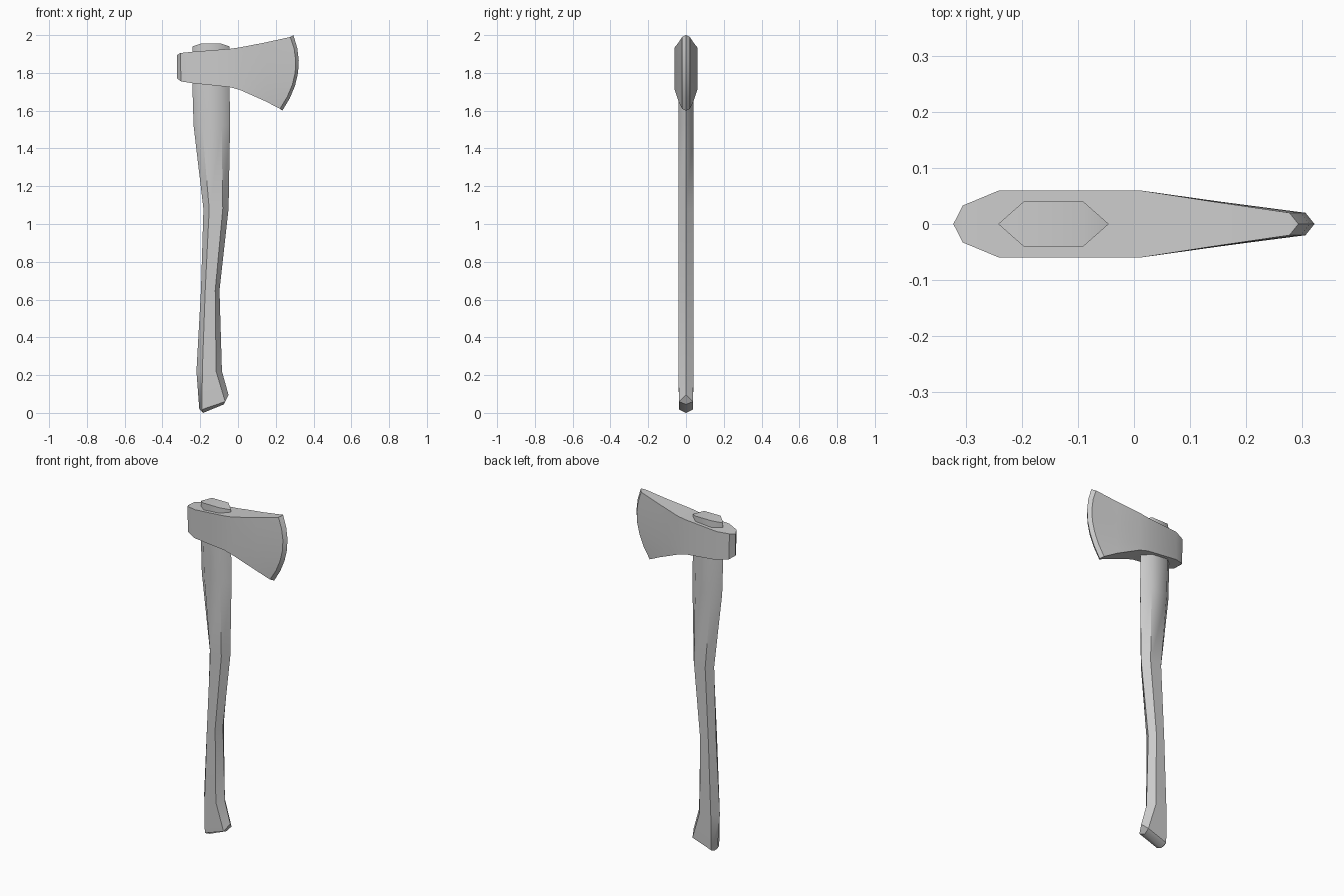
import bpy, bmesh, math

default = bpy.data.objects.get("Cube")
if default:
    bpy.data.objects.remove(default, do_unlink=True)

grey = bpy.data.materials.new("plain_grey")
grey.use_nodes = True
colour = (0.6, 0.6, 0.6, 1)
grey.diffuse_color = colour
grey.node_tree.nodes["Principled BSDF"].inputs["Base Color"].default_value = colour


def loft(bm, rings):
    """Join equal closed rings of points with quads."""
    loops = [[bm.verts.new(p) for p in ring] for ring in rings]
    for a, b in zip(loops, loops[1:]):
        for i in range(len(a)):
            j = (i + 1) % len(a)
            bm.faces.new((a[i], a[j], b[j], b[i]))
    return loops


def finish(bm, name):
    bmesh.ops.remove_doubles(bm, verts=bm.verts, dist=0.0005)
    bmesh.ops.recalc_face_normals(bm, faces=bm.faces)
    mesh = bpy.data.meshes.new(name)
    bm.to_mesh(mesh)
    bm.free()
    mesh.materials.append(grey)
    obj = bpy.data.objects.new(name, mesh)
    bpy.context.collection.objects.link(obj)
    bpy.ops.object.select_all(action='DESELECT')
    obj.select_set(True)
    bpy.context.view_layer.objects.active = obj
    bpy.ops.object.shade_smooth_by_angle(angle=math.radians(45 if name == "handle" else 30))


# Handle: six-sided rings, pointed at the two x ends
def hexagon(back, front, z_tip, z_flat):
    inset = (front - back) * 0.23
    l, r = back + inset, front - inset
    return [(back, 0, z_tip), (l, -0.04, z_flat), (r, -0.04, z_flat),
            (front, 0, z_tip), (r, 0.04, z_flat), (l, 0.04, z_flat)]


foot = [(-0.205, 0, 0.02), (-0.19, -0.037, 0.018), (-0.068, -0.037, 0.06),
        (-0.05, 0, 0.095), (-0.068, 0.037, 0.06), (-0.19, 0.037, 0.018)]
sections = [(-0.22, -0.085, 0.22), (-0.196, -0.098, 0.65), (-0.183, -0.05, 1.08),
            (-0.235, -0.042, 1.52), (-0.242, -0.045, 1.75)]
bm = bmesh.new()
rings = loft(bm, [foot] + [hexagon(l, r, z, z) for l, r, z in sections]
             + [hexagon(-0.242, -0.045, 1.94, 1.955)])
# domed top, and a ridged foot
top = rings[-1]
bm.faces.new((top[1], top[2], top[4], top[5]))
bm.faces.new((top[0], top[1], top[5]))
bm.faces.new((top[2], top[3], top[4]))
base = rings[0]
heel, toe = bm.verts.new((-0.185, 0, 0)), bm.verts.new((-0.075, 0, 0.045))
for side in (1, 5):
    near, far = base[side], base[2 if side == 1 else 4]
    bm.faces.new((base[0], near, heel))
    bm.faces.new((near, far, toe, heel))
    bm.faces.new((far, base[3], toe))
finish(bm, "handle")


# Axe head: upright rings from the poll to the curved cutting edge
def slab(half, x_top, z_top, x_low, z_low, bulge=0, steps=6):
    line = []
    for i in range(steps + 1):
        t = i / steps
        line.append((x_top + (x_low - x_top) * t + 4 * bulge * t * (1 - t),
                     z_top + (z_low - z_top) * t))
    return [(x, -half, z) for x, z in line] + [(x, half, z) for x, z in reversed(line)]


bm = bmesh.new()
loft(bm, [
    slab(0, -0.322, 1.895, -0.322, 1.77),
    slab(0.033, -0.305, 1.905, -0.302, 1.755),
    slab(0.06, -0.24, 1.912, -0.24, 1.745),
    slab(0.06, -0.045, 1.927, -0.045, 1.725),
    slab(0.06, 0.01, 1.935, 0.01, 1.71),
    slab(0.04, 0.14, 1.96, 0.145, 1.65, 0.01),
    slab(0.02, 0.277, 1.99, 0.222, 1.61, 0.053),
    slab(0, 0.293, 2.0, 0.235, 1.6, 0.054),
])
finish(bm, "axe_head")
